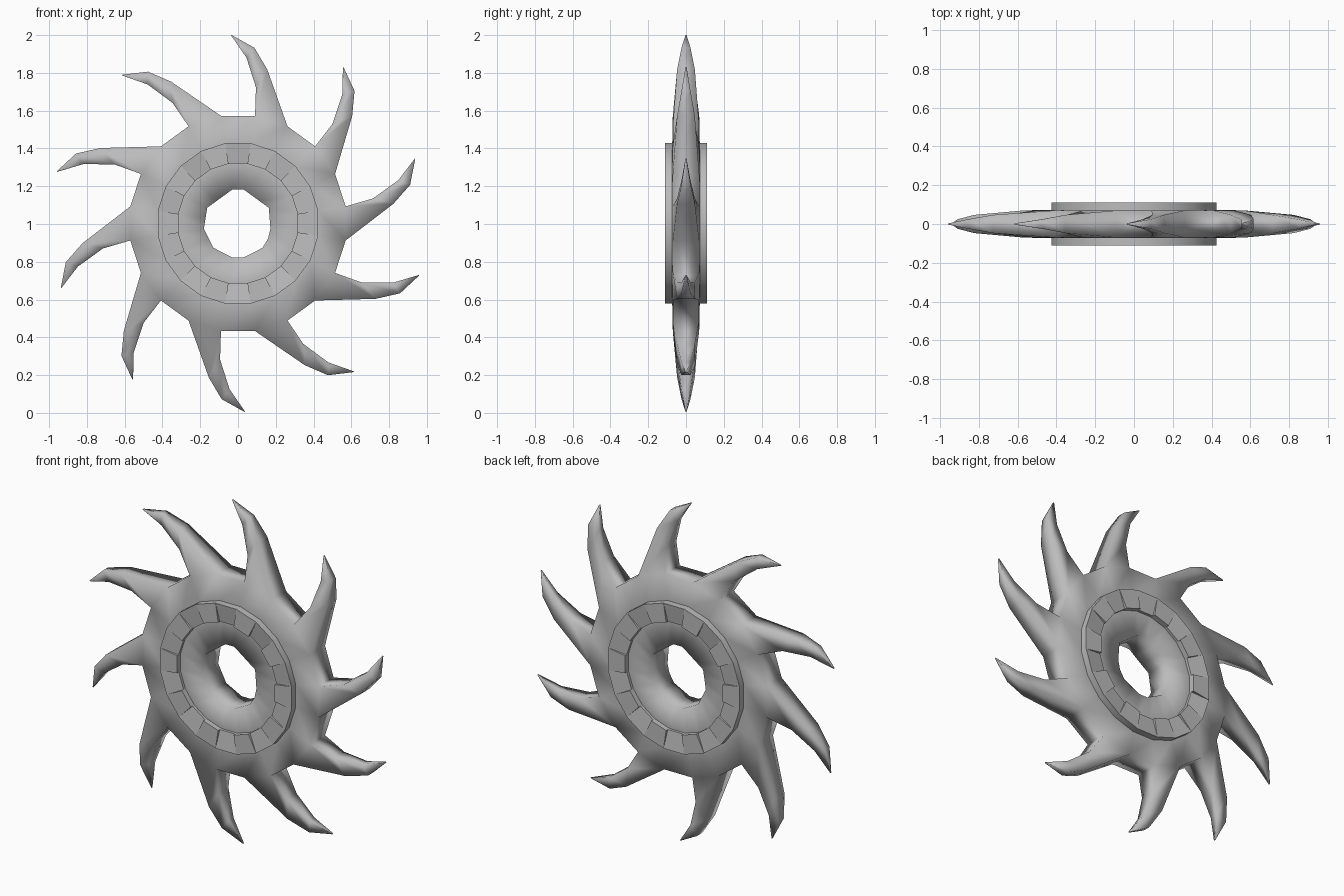
import bpy, bmesh
from math import sin, cos, radians

if "Cube" in bpy.data.objects:
    bpy.data.objects.remove(bpy.data.objects["Cube"])

CENTRE = 1.003      # height of the wheel axis
SIDES = 20
STEP = 18           # degrees per side
START = 81

steel = bpy.data.materials.new("grey_steel")
steel.use_nodes = True
grey = (0.5, 0.5, 0.5, 1)
steel.diffuse_color = grey
steel.node_tree.nodes["Principled BSDF"].inputs["Base Color"].default_value = grey


def angle(i):
    return START - STEP * (i % SIDES)


def polar(bm, r, y, deg):
    a = radians(deg)
    return bm.verts.new((r * cos(a), y, CENTRE + r * sin(a)))


def loop(bm, r, y):
    """Ring of vertices; r is a number or a function of the angle."""
    return [polar(bm, r(angle(i)) if callable(r) else r, y, angle(i)) for i in range(SIDES)]


def finish(bm, name):
    bmesh.ops.recalc_face_normals(bm, faces=bm.faces)
    mesh = bpy.data.meshes.new(name)
    bm.to_mesh(mesh)
    bm.free()
    mesh.materials.append(steel)
    obj = bpy.data.objects.new(name, mesh)
    bpy.context.collection.objects.link(obj)
    bpy.ops.object.select_all(action='DESELECT')
    obj.select_set(True)
    bpy.context.view_layer.objects.active = obj
    return obj


# Axle hole: uneven polygon, other vertices lie on its chords
HOLE_CORNERS = [-45, -18, 27, 81, 99, 153, 189, 225, 261, 279, 315]


def hole_radius(deg):
    d = (deg + 45) % 360 - 45
    for a, b in zip(HOLE_CORNERS, HOLE_CORNERS[1:]):
        if a <= d <= b:
            return 0.183 * cos(radians((b - a) / 2)) / cos(radians(d - (a + b) / 2))
    return 0.183


# Disc and spikes in one smooth mesh
bm = bmesh.new()
half = [(hole_radius, 0.075), (0.32, 0.08), (0.43, 0.073), (0.577, 0.07)]
profile = [(r, -y) for r, y in half] + [(r, y) for r, y in reversed(half)]
loops = [loop(bm, r, y) for r, y in profile]
front_rim, back_rim = loops[3], loops[4]
for n, ring in enumerate(loops):
    following = loops[(n + 1) % len(loops)]
    for i in range(SIDES):
        if ring is front_rim and i % 2 == 0:
            continue        # a spike grows here
        j = (i + 1) % SIDES
        bm.faces.new((ring[i], ring[j], following[j], following[i]))

# Spike sections: inner point, outer point (x, z from the axis), half thickness
SECTIONS = [((0.095, 0.72), (0.155, 0.815), 0.047),
            ((0.045, 0.877), (0.087, 0.93), 0.024),
            ((-0.037, 0.996), (-0.033, 0.997), 0.003)]


def turned(bm, point, y, deg):
    x, z = point
    c, s = cos(radians(deg)), sin(radians(deg))
    return bm.verts.new((x * c - z * s, y, CENTRE + x * s + z * c))


for i in range(0, SIDES, 2):
    j = i + 1
    section = [front_rim[i], front_rim[j], back_rim[j], back_rim[i]]
    for inner, outer, t in SECTIONS:
        corners = ((inner, -t), (outer, -t), (outer, t), (inner, t))
        new = [turned(bm, p, y, -STEP * i) for p, y in corners]
        for k in range(4):
            m = (k + 1) % 4
            bm.faces.new((section[k], section[m], new[m], new[k]))
        section = new
    bm.faces.new(section)
disc = finish(bm, "spiked_disc")
bpy.ops.object.shade_smooth()

# Raised collar on each face, every second segment sloping inward
for side, name in ((-1, "front_collar"), (1, "back_collar")):
    bm = bmesh.new()
    top = loop(bm, 0.43, side * 0.112)
    base = loop(bm, 0.43, side * 0.06)
    foot = loop(bm, 0.32, side * 0.06)
    lips = [loop(bm, 0.32, side * 0.112), loop(bm, 0.32, side * 0.096)]
    for i in range(SIDES):
        j = (i + 1) % SIDES
        lip = lips[i % 2]
        for a, b in ((top, lip), (lip, foot), (foot, base), (base, top)):
            bm.faces.new((a[i], a[j], b[j], b[i]))
        bm.faces.new((top[i], lips[0][i], lips[1][i]))
    finish(bm, name)
    bpy.ops.object.shade_smooth_by_angle(angle=radians(30))
